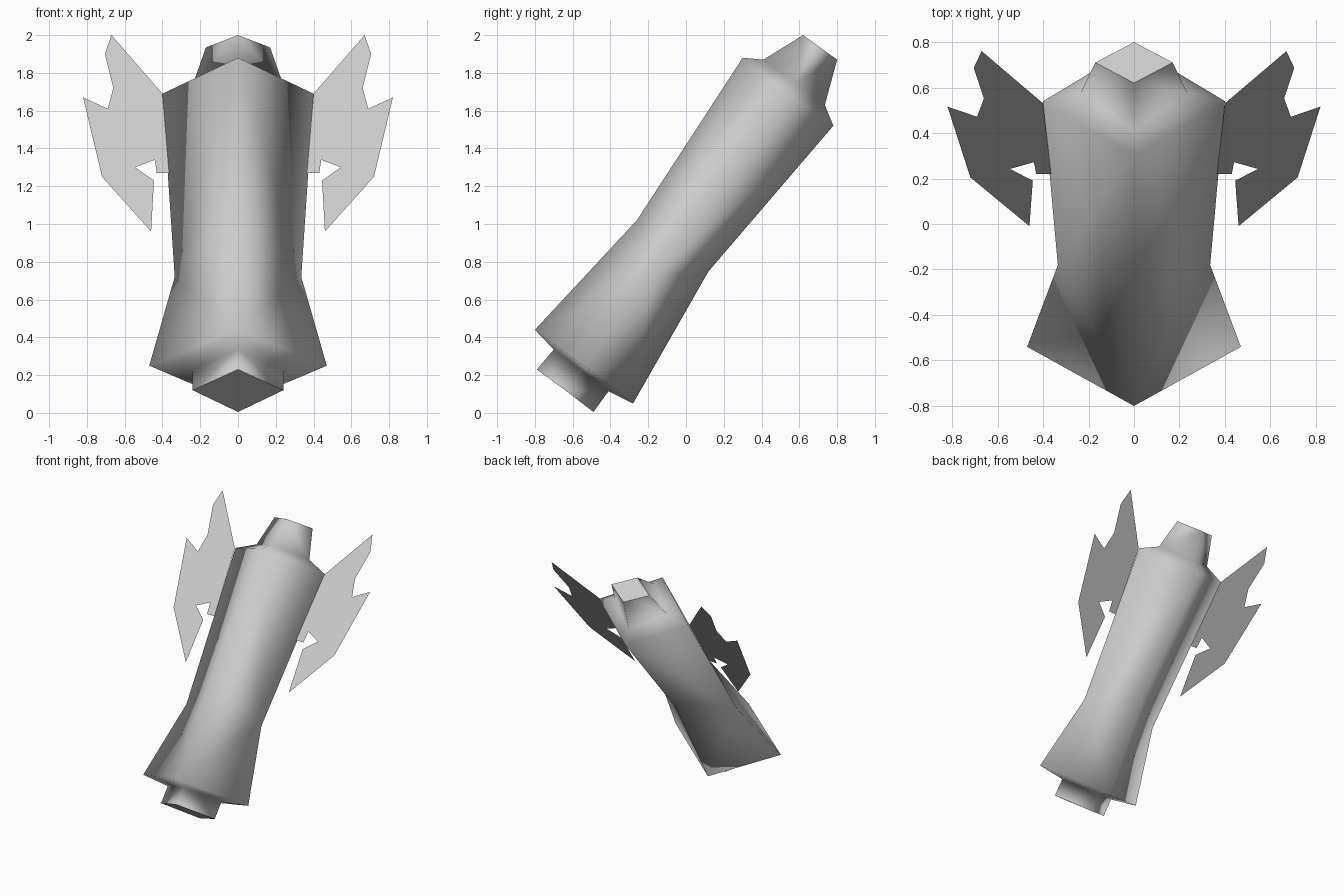
import bpy, bmesh

cube = bpy.data.objects.get("Cube")
if cube:
    bpy.data.objects.remove(cube, do_unlink=True)

grey = bpy.data.materials.new("plain grey")
grey.use_nodes = True
colour = (0.6, 0.6, 0.6, 1)
grey.diffuse_color = colour
grey.node_tree.nodes["Principled BSDF"].inputs["Base Color"].default_value = colour


def finish(bm, name):
    mesh = bpy.data.meshes.new(name)
    bm.to_mesh(mesh)
    bm.free()
    mesh.materials.append(grey)
    obj = bpy.data.objects.new(name, mesh)
    bpy.context.collection.objects.link(obj)
    return obj


# Diamond rings from base to top: front (y, z), side (x, y, z), back (y, z)
rings = [
    ((-0.79, 0.23), (0.24, -0.64, 0.12), (-0.49, 0.005)),   # base stub end
    ((-0.70, 0.335), (0.24, -0.555, 0.225), (-0.41, 0.115)),  # base stub root
    ((-0.80, 0.44), (0.47, -0.54, 0.25), (-0.28, 0.05)),    # flared foot
    ((-0.26, 1.02), (0.335, -0.18, 0.72), (0.12, 0.75)),    # waist
    ((0.30, 1.88), (0.40, 0.54, 1.69), (0.78, 1.52)),       # shoulder
    ((0.41, 1.87), (0.235, 0.575, 1.75), (0.735, 1.63)),    # neck root
    ((0.62, 2.0), (0.17, 0.71, 1.935), (0.80, 1.87)),       # neck end
]

# Body: loft through the rings, creased towards the waist corners
bm = bmesh.new()
loops = []
for front, (x, y, z), back in rings:
    corners = [(0, *front), (x, y, z), (0, *back), (-x, y, z)]
    loops.append([bm.verts.new(c) for c in corners])
for low, high in zip(loops, loops[1:]):
    for i in range(4):
        a, b = low[i], low[(i + 1) % 4]
        d, c = high[i], high[(i + 1) % 4]
        if (i % 2 == 0) == (high is loops[3]):
            bm.faces.new((a, b, c))
            bm.faces.new((a, c, d))
        else:
            bm.faces.new((a, b, d))
            bm.faces.new((b, c, d))
for face in bm.faces:
    face.smooth = True

# Flat ends
for cap in (loops[0][::-1], loops[-1]):
    face = bm.faces.new(cap)
    for edge in face.edges:
        edge.smooth = False
finish(bm, "body")

# Thin ragged wings lying in the slanted plane of the body's side corners
outline = [(0.40, 1.69), (0.67, 2.0), (0.705, 1.9), (0.66, 1.72), (0.69, 1.61),
           (0.82, 1.67), (0.72, 1.25), (0.46, 0.96), (0.445, 1.23), (0.545, 1.3),
           (0.44, 1.34), (0.43, 1.27), (0.365, 1.27)]
for name, side in (("left_wing", 1), ("right_wing", -1)):
    bm = bmesh.new()
    points = outline[::-side]
    bm.faces.new([bm.verts.new((side * x, 0.22 + 0.74 * (z - 1.27), z)) for x, z in points])
    finish(bm, name)
